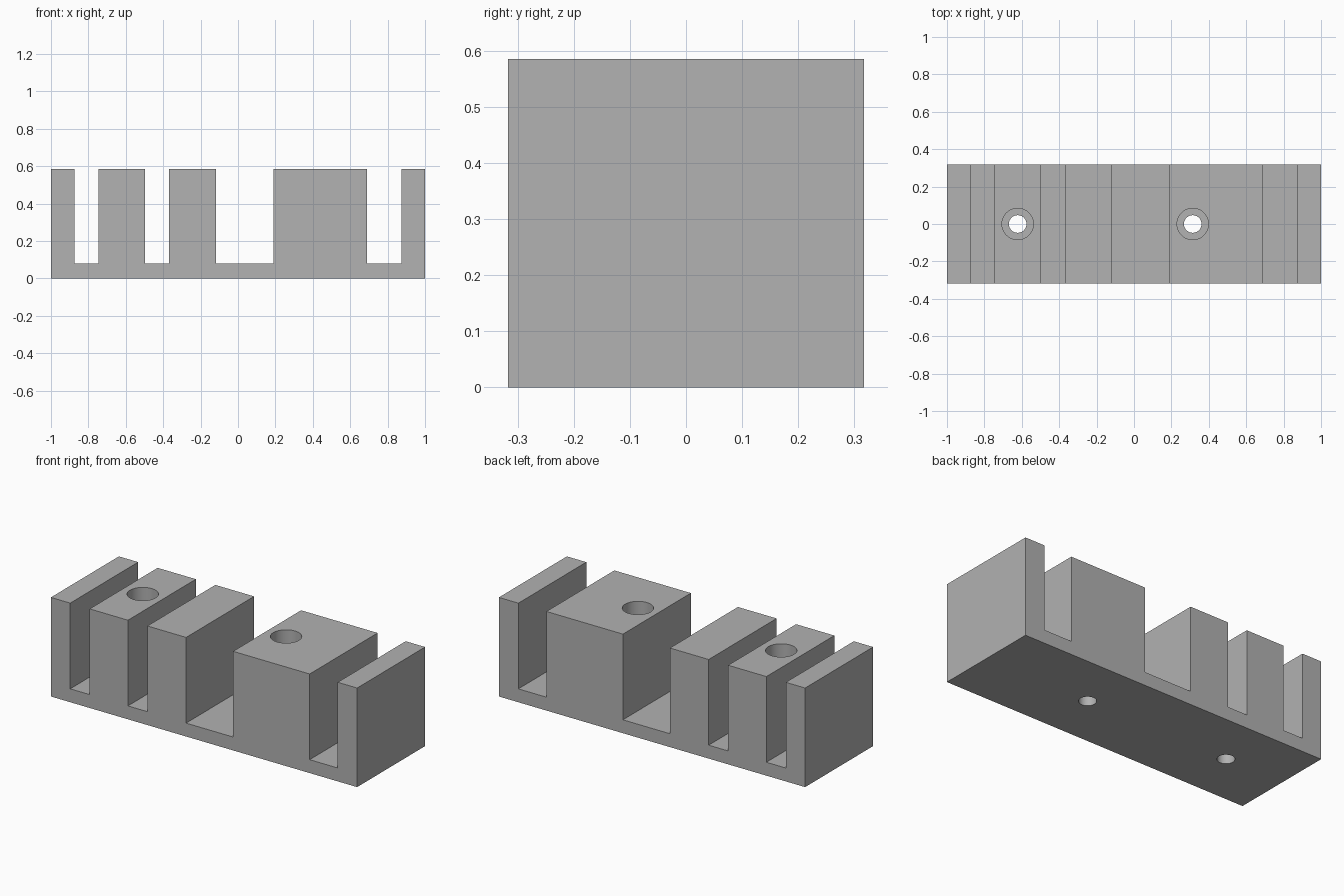
import bpy
import bmesh
import math

cube = bpy.data.objects.get("Cube")
if cube:
    bpy.data.objects.remove(cube, do_unlink=True)

HALF_DEPTH = 0.317
HEIGHT = 0.585
FLOOR = 0.079
SLOTS = [(-0.874, -0.747), (-0.497, -0.37), (-0.117, 0.19), (0.69, 0.873)]
HOLES_X = [-0.622, 0.314]
BORE_RADIUS = 0.047
HEAD_RADIUS = 0.084

# Single grey material
grey = bpy.data.materials.new("plain_grey")
grey.use_nodes = True
grey.diffuse_color = (0.445, 0.445, 0.445, 1)
grey.node_tree.nodes["Principled BSDF"].inputs["Base Color"].default_value = grey.diffuse_color


def slotted_block():
    """Extrude the slotted side profile through the depth."""
    outline = [(1, 0), (1, HEIGHT)]
    for left, right in reversed(SLOTS):
        outline += [(right, HEIGHT), (right, FLOOR), (left, FLOOR), (left, HEIGHT)]
    outline += [(-1, HEIGHT), (-1, 0)]
    bm = bmesh.new()
    face = bm.faces.new([bm.verts.new((x, -HALF_DEPTH, z)) for x, z in outline])
    extruded = bmesh.ops.extrude_face_region(bm, geom=[face])["geom"]
    verts = [v for v in extruded if isinstance(v, bmesh.types.BMVert)]
    bmesh.ops.translate(bm, verts=verts, vec=(0, 2 * HALF_DEPTH, 0))
    bmesh.ops.recalc_face_normals(bm, faces=bm.faces)
    mesh = bpy.data.meshes.new("slotted_block")
    bm.to_mesh(mesh)
    bm.free()
    mesh.materials.append(grey)
    obj = bpy.data.objects.new("slotted_block", mesh)
    bpy.context.collection.objects.link(obj)
    return obj


def cut_hole(target, x, radius, bottom, top):
    """Drill a vertical round hole, then discard the cutter."""
    bpy.ops.mesh.primitive_cylinder_add(
        vertices=48, radius=radius, depth=top - bottom,
        location=(x, 0, (top + bottom) / 2))
    cutter = bpy.context.object
    cutter.name = "hole_cutter"
    cutter.hide_render = True
    cutter.data.materials.append(grey)
    mod = target.modifiers.new("hole", 'BOOLEAN')
    mod.operation = 'DIFFERENCE'
    mod.solver = 'EXACT'
    mod.object = cutter
    bpy.context.view_layer.objects.active = target
    bpy.ops.object.modifier_apply(modifier=mod.name)
    bpy.data.objects.remove(cutter, do_unlink=True)


block = slotted_block()

# Screw holes with a wide head recess above a narrow through bore
for x in HOLES_X:
    cut_hole(block, x, HEAD_RADIUS, FLOOR, HEIGHT + 0.1)
    cut_hole(block, x, BORE_RADIUS, -0.1, FLOOR + 0.1)

# Smooth bore walls, sharp block edges
bpy.ops.object.select_all(action='DESELECT')
block.select_set(True)
bpy.context.view_layer.objects.active = block
bpy.ops.object.shade_smooth_by_angle(angle=math.radians(30))
